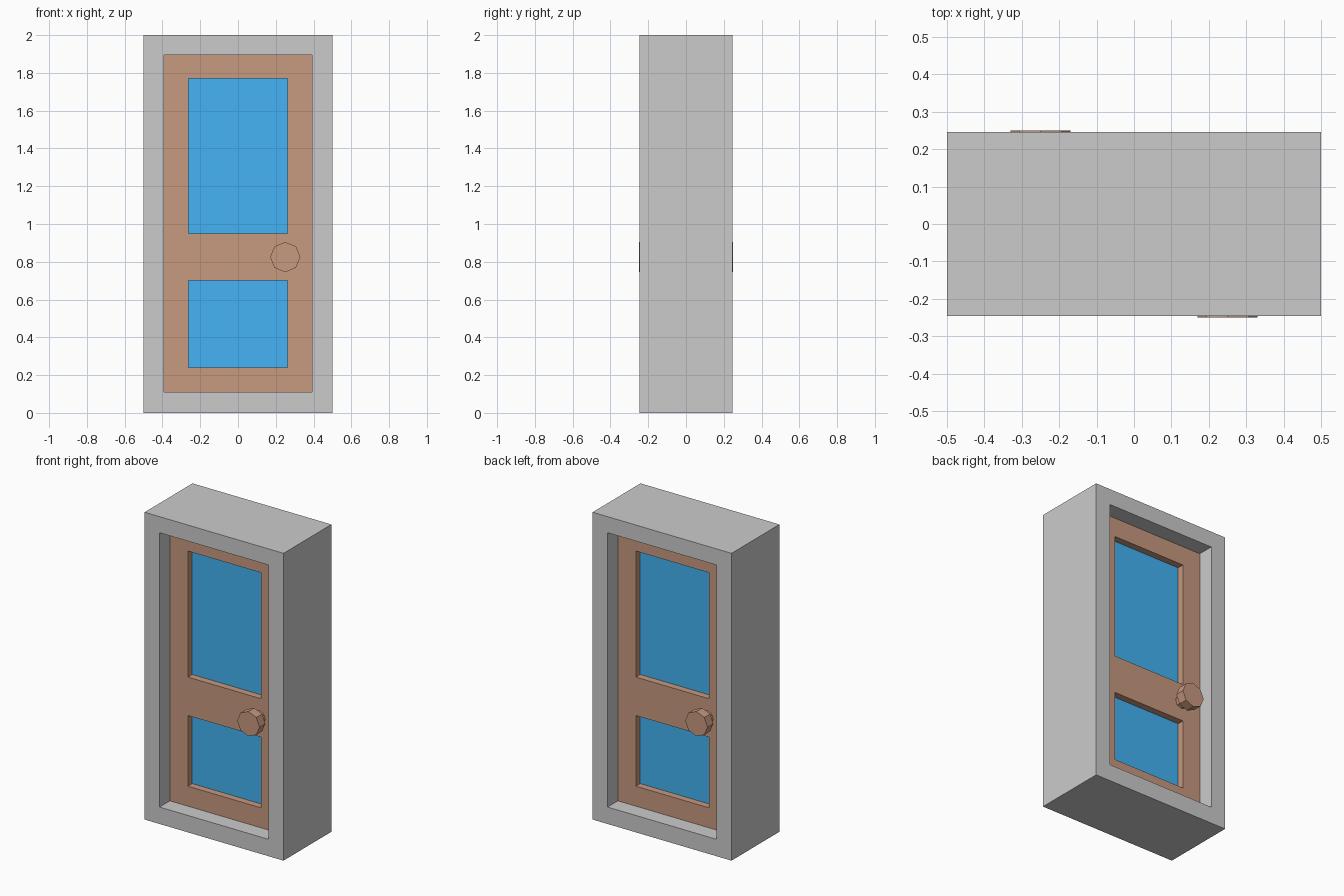
import bpy, bmesh, math

if "Cube" in bpy.data.objects:
    bpy.data.objects.remove(bpy.data.objects["Cube"])


def material(name, rgb):
    m = bpy.data.materials.new(name)
    m.diffuse_color = (*rgb, 1)
    m.use_nodes = True
    m.node_tree.nodes["Principled BSDF"].inputs["Base Color"].default_value = m.diffuse_color
    return m


def finish(name, bm, mat=None):
    bmesh.ops.recalc_face_normals(bm, faces=bm.faces[:])
    me = bpy.data.meshes.new(name)
    bm.to_mesh(me)
    bm.free()
    ob = bpy.data.objects.new(name, me)
    bpy.context.collection.objects.link(ob)
    if mat:
        me.materials.append(mat)
    return ob


def plate(name, xs, zs, holes, half_depth, mat=None):
    """Upright plate from grid cells, leaving out (column, row) holes."""
    bm = bmesh.new()
    v = [[bm.verts.new((x, half_depth, z)) for z in zs] for x in xs]
    for i in range(len(xs) - 1):
        for j in range(len(zs) - 1):
            if (i, j) not in holes:
                bm.faces.new((v[i][j], v[i + 1][j], v[i + 1][j + 1], v[i][j + 1]))
    ext = bmesh.ops.extrude_face_region(bm, geom=bm.faces[:], use_keep_orig=True)
    for e in ext["geom"]:
        if isinstance(e, bmesh.types.BMVert):
            e.co.y = -half_depth
    return finish(name, bm, mat)


def knob(name, cx, cz, profile, mat, sides=8):
    """Turned knob along -y from (radius, y) points."""
    bm = bmesh.new()
    rings = []
    for r, y in profile:
        rings.append([bm.verts.new((cx + r * math.cos(math.tau * k / sides), y,
                                    cz + r * math.sin(math.tau * k / sides)))
                      for k in range(sides)])
    for a, b in zip(rings, rings[1:]):
        for k in range(sides):
            n = (k + 1) % sides
            bm.faces.new((a[k], a[n], b[n], b[k]))
    bm.faces.new(rings[0])
    bm.faces.new(rings[-1])
    return finish(name, bm, mat)


wood = material("wood", (0.57, 0.32, 0.21))
blue = material("blue_glass", (0.058, 0.45, 0.91))

# Grey surround
plate("door_frame", [-0.5, -0.393, 0.393, 0.5], [0, 0.11, 1.895, 2], {(1, 1)}, 0.246)

# Recessed door leaf with two window openings
plate("door_leaf", [-0.393, -0.263, 0.263, 0.393],
      [0.11, 0.24, 0.70, 0.95, 1.77, 1.895], {(1, 1), (1, 3)}, 0.14, wood)

# Glass panes
for label, z0, z1 in (("lower", 0.24, 0.70), ("upper", 0.95, 1.77)):
    plate(label + "_pane", [-0.263, 0.263], [z0, z1], set(), 0.095, blue)

# Octagonal knobs, the back one turned half round
profile = [(0.045, -0.138), (0.045, -0.175), (0.08, -0.19), (0.08, -0.25)]
knob("front_knob", 0.25, 0.825, profile, wood)
back = knob("back_knob", 0.25, 0.825, profile, wood)
back.rotation_euler.z = math.pi
